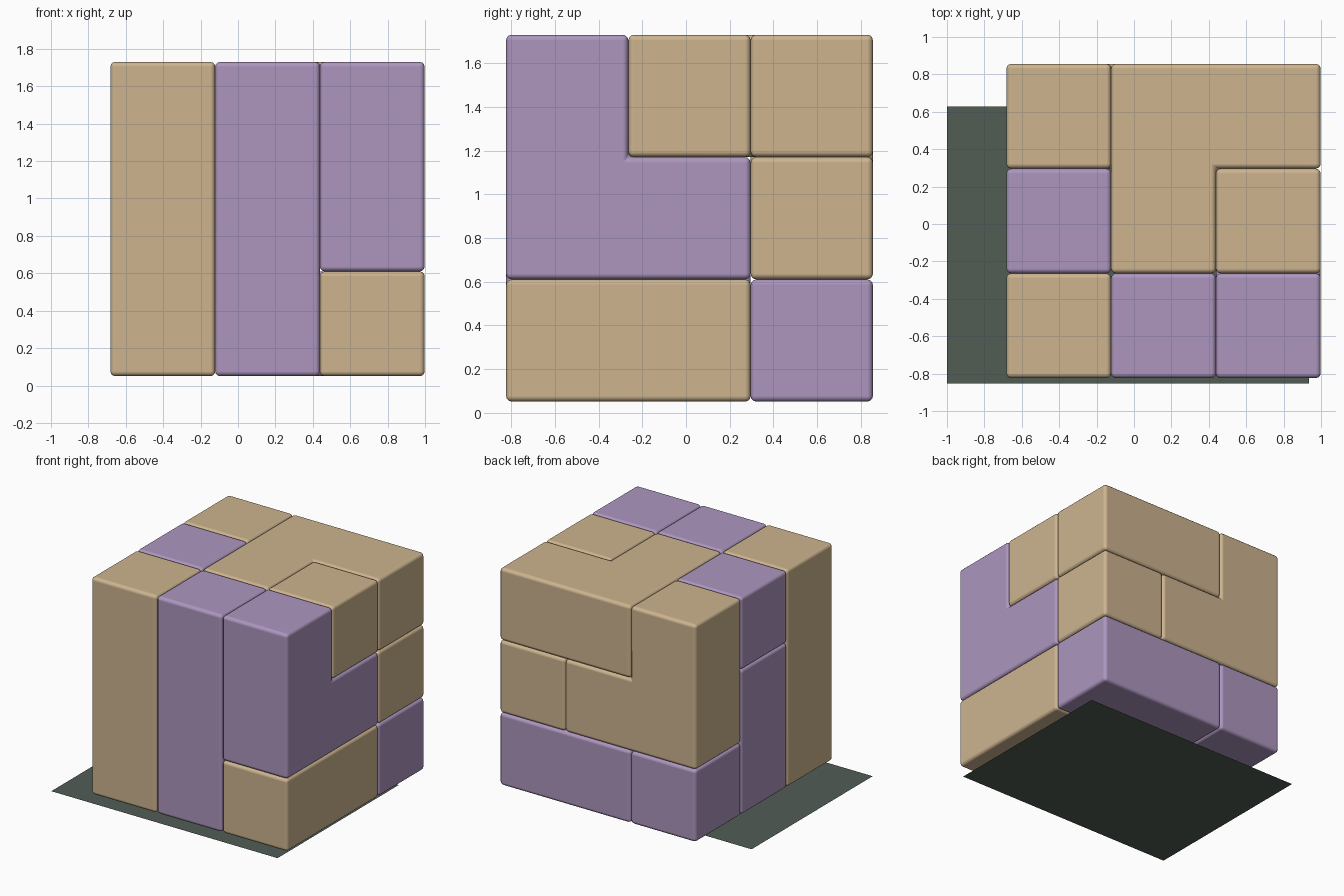
import bpy
import bmesh
from mathutils import Vector

if "Cube" in bpy.data.objects:
    bpy.data.objects.remove(bpy.data.objects["Cube"])

CELL = 0.56
ORIGIN = Vector((-0.682, -0.824, 0.05))


def material(name, color):
    mat = bpy.data.materials.new(name)
    mat.diffuse_color = (*color, 1.0)
    mat.use_nodes = True
    mat.node_tree.nodes["Principled BSDF"].inputs["Base Color"].default_value = mat.diffuse_color
    return mat


TAN = material("tan wood", (0.61, 0.456, 0.275))
PURPLE = material("soft purple", (0.418, 0.305, 0.52))
GREEN = material("dark grey green", (0.083, 0.109, 0.089))


def finish(bm, name, mat):
    mesh = bpy.data.meshes.new(name)
    bm.to_mesh(mesh)
    bm.free()
    mesh.materials.append(mat)
    obj = bpy.data.objects.new(name, mesh)
    bpy.context.scene.collection.objects.link(obj)
    return obj


def block(name, mat, cells):
    """Join unit cells, given as 'xyz' digits, into one rounded block."""
    cells = {tuple(int(c) for c in cell) for cell in cells.split()}
    bm = bmesh.new()
    corners = {}

    def corner(p):
        if p not in corners:
            corners[p] = bm.verts.new(ORIGIN + Vector(p) * CELL)
        return corners[p]

    for cell in cells:
        for axis in range(3):
            for side in (0, 1):
                neighbour = list(cell)
                neighbour[axis] += 1 if side else -1
                if tuple(neighbour) in cells:
                    continue
                quad = []
                for u, v in ((0, 0), (1, 0), (1, 1), (0, 1)):
                    p = list(cell)
                    p[axis] += side
                    p[(axis + 1) % 3] += u
                    p[(axis + 2) % 3] += v
                    quad.append(corner(tuple(p)))
                bm.faces.new(quad if side else quad[::-1])
    # merge the coplanar cell faces so only real edges are rounded
    bmesh.ops.dissolve_limit(bm, angle_limit=0.02, verts=bm.verts[:],
                             edges=bm.edges[:])
    for face in bm.faces:
        face.smooth = True
    obj = finish(bm, name, mat)
    bevel = obj.modifiers.new("rounded edges", 'BEVEL')
    bevel.width = 0.026
    bevel.segments = 3
    bevel.limit_method = 'ANGLE'
    bevel.use_clamp_overlap = False
    bevel.harden_normals = True
    return obj


# Front blocks
block("front_left_column", TAN, "000 001 002")
block("front_middle_column", PURPLE, "100 101 102")
block("right_corner_block", PURPLE, "201 202 211")
block("right_base_bar", TAN, "200 210")

# Top blocks
block("top_corner_block", TAN, "112 122 222")
block("top_right_cube", TAN, "212")
block("top_left_cube", PURPLE, "012")

# Back and left blocks
block("back_corner_block", TAN, "022 021 121")
block("back_right_cube", TAN, "221")
block("back_base_bar", PURPLE, "120 220")
block("back_base_cube", PURPLE, "020")
block("left_bar", PURPLE, "010 011")

# Hidden centre
block("core_bar", PURPLE, "110 111")

# Flat sheet under the cube
sheet = bmesh.new()
sheet.faces.new([sheet.verts.new((x, y, 0.0)) for x, y in
                 ((-1.0, -0.852), (0.935, -0.852), (0.935, 0.627), (-1.0, 0.627))])
finish(sheet, "base_sheet", GREEN)
